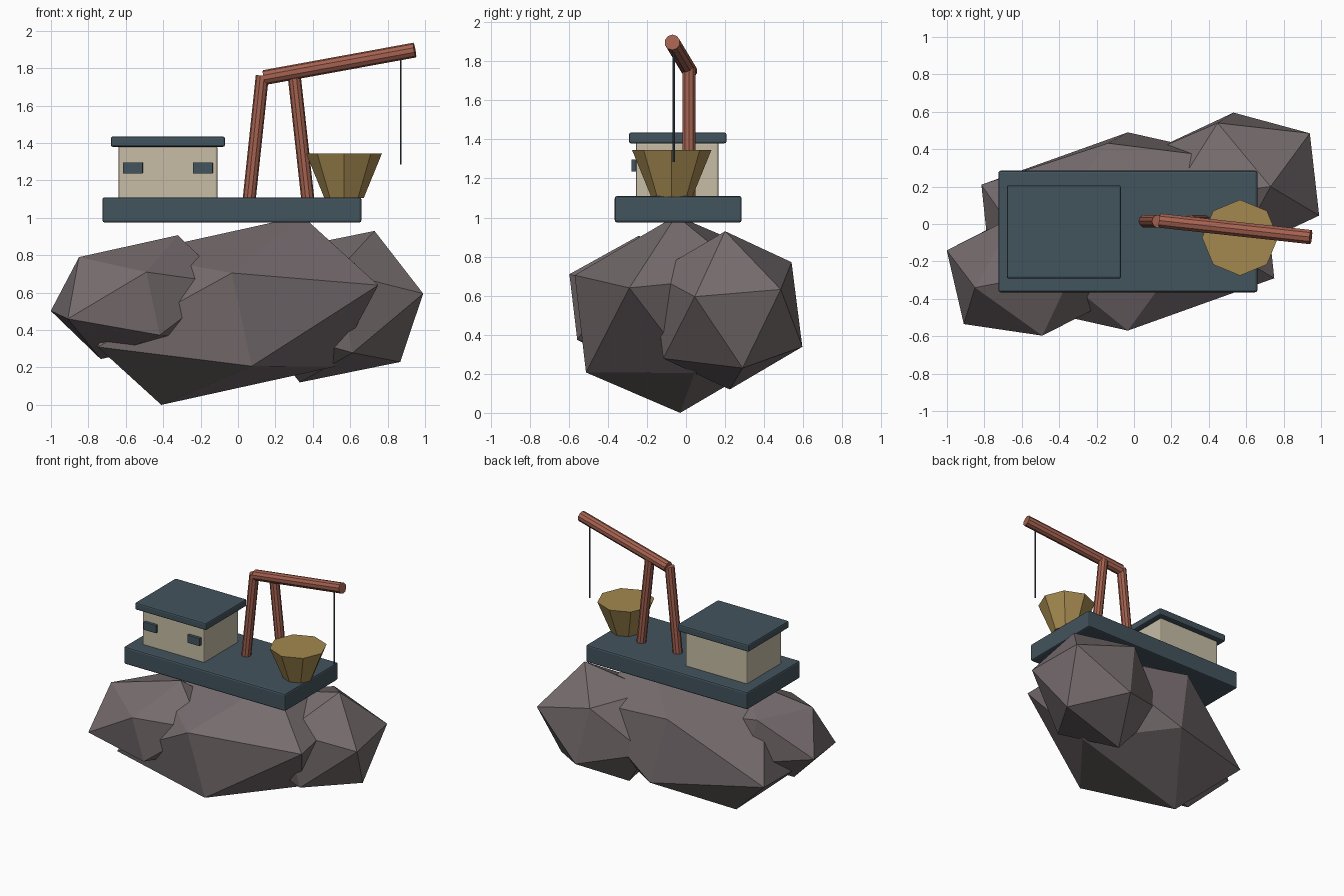
import bpy, bmesh
from mathutils import Matrix, Vector

cube = bpy.data.objects.get("Cube")
if cube:
    bpy.data.objects.remove(cube, do_unlink=True)


def material(name, r, g, b):
    mat = bpy.data.materials.new(name)
    mat.use_nodes = True
    mat.diffuse_color = (r, g, b, 1)
    bsdf = mat.node_tree.nodes["Principled BSDF"]
    bsdf.inputs["Base Color"].default_value = (r, g, b, 1)
    bsdf.inputs["Roughness"].default_value = 0.9
    return mat


stone = material("stone grey", 0.18, 0.15, 0.155)
slate = material("slate blue", 0.055, 0.087, 0.11)
plaster = material("cream plaster", 0.57, 0.51, 0.38)
rust = material("rust red", 0.37, 0.12, 0.08)
ochre = material("ochre", 0.37, 0.25, 0.08)


def finish(name, bm, mat):
    bmesh.ops.recalc_face_normals(bm, faces=bm.faces)
    mesh = bpy.data.meshes.new(name)
    bm.to_mesh(mesh)
    bm.free()
    mesh.materials.append(mat)
    obj = bpy.data.objects.new(name, mesh)
    bpy.context.collection.objects.link(obj)
    return obj


def box(name, low, high, mat, bevel):
    """Bevelled box between two corners."""
    low, high = Vector(low), Vector(high)
    bm = bmesh.new()
    bmesh.ops.create_cube(bm, size=1)
    bmesh.ops.scale(bm, vec=high - low, verts=bm.verts)
    bmesh.ops.translate(bm, vec=(low + high) / 2, verts=bm.verts)
    obj = finish(name, bm, mat)
    mod = obj.modifiers.new("soft edges", "BEVEL")
    mod.width = bevel
    mod.segments = 2
    return obj


def rod(name, start, end, r1, r2, sides, mat):
    """Straight, optionally tapered, prism between two points."""
    start, end = Vector(start), Vector(end)
    axis = end - start
    bm = bmesh.new()
    bmesh.ops.create_cone(bm, cap_ends=True, segments=sides, radius1=r1,
                          radius2=r2, depth=axis.length)
    turn = axis.to_track_quat("Z", "Y").to_matrix().to_4x4()
    bmesh.ops.transform(bm, verts=bm.verts,
                        matrix=Matrix.Translation((start + end) / 2) @ turn)
    return finish(name, bm, mat)


def boulder(name, centre, *corners):
    """Icosahedron skewed so that one face lands on three given corners."""
    centre = Vector(centre)
    bm = bmesh.new()
    bmesh.ops.create_icosphere(bm, subdivisions=1, radius=1)
    bm.faces.ensure_lookup_table()
    source = Matrix([v.co for v in bm.faces[0].verts]).transposed()
    target = Matrix([Vector(c) - centre for c in corners]).transposed()
    skew = target @ source.inverted()
    for v in bm.verts:
        v.co = skew @ v.co + centre
    return finish(name, bm, stone)


# Floating rock: three overlapping boulders
boulder("main_rock", (-0.033, -0.04, 0.505),
        (0.344, -0.05, 1.01), (0.75, -0.29, 0.64), (-0.033, -0.57, 0.705))
boulder("left_rock", (-0.528, -0.258, 0.576),
        (-0.49, -0.597, 0.71), (-0.91, -0.535, 0.46), (-0.85, -0.34, 0.79))
boulder("right_rock", (0.53, 0.212, 0.525),
        (0.73, 0.2, 0.93), (0.99, 0.045, 0.595), (0.94, 0.485, 0.632))

# Platform and cabin
box("deck", (-0.725, -0.365, 0.975), (0.66, 0.285, 1.11), slate, 0.012)
box("cabin", (-0.64, -0.257, 1.1), (-0.11, 0.167, 1.385), plaster, 0.01)
box("roof", (-0.68, -0.292, 1.38), (-0.07, 0.207, 1.435), slate, 0.01)
for side, x in (("right", -0.562), ("left", -0.188)):
    box(side + "_window", (x - 0.053, -0.279, 1.236),
        (x + 0.053, -0.25, 1.297), slate, 0.003)

# Crane
rod("crane_leg_right", (0.06, 0.015, 1.1), (0.13, 0.015, 1.76), 0.035, 0.035, 10, rust)
rod("crane_leg_left", (0.373, 0.015, 1.1), (0.3, 0.015, 1.765), 0.035, 0.035, 10, rust)
rod("crane_boom", (0.14, 0.018, 1.75), (0.945, -0.07, 1.897), 0.04, 0.04, 10, rust)
rod("crane_cable", (0.87, -0.062, 1.285), (0.87, -0.062, 1.87), 0.006, 0.006, 6, slate)

# Hopper on the deck
rod("hopper", (0.567, -0.073, 1.105), (0.567, -0.073, 1.345), 0.105, 0.203, 8, ochre)
